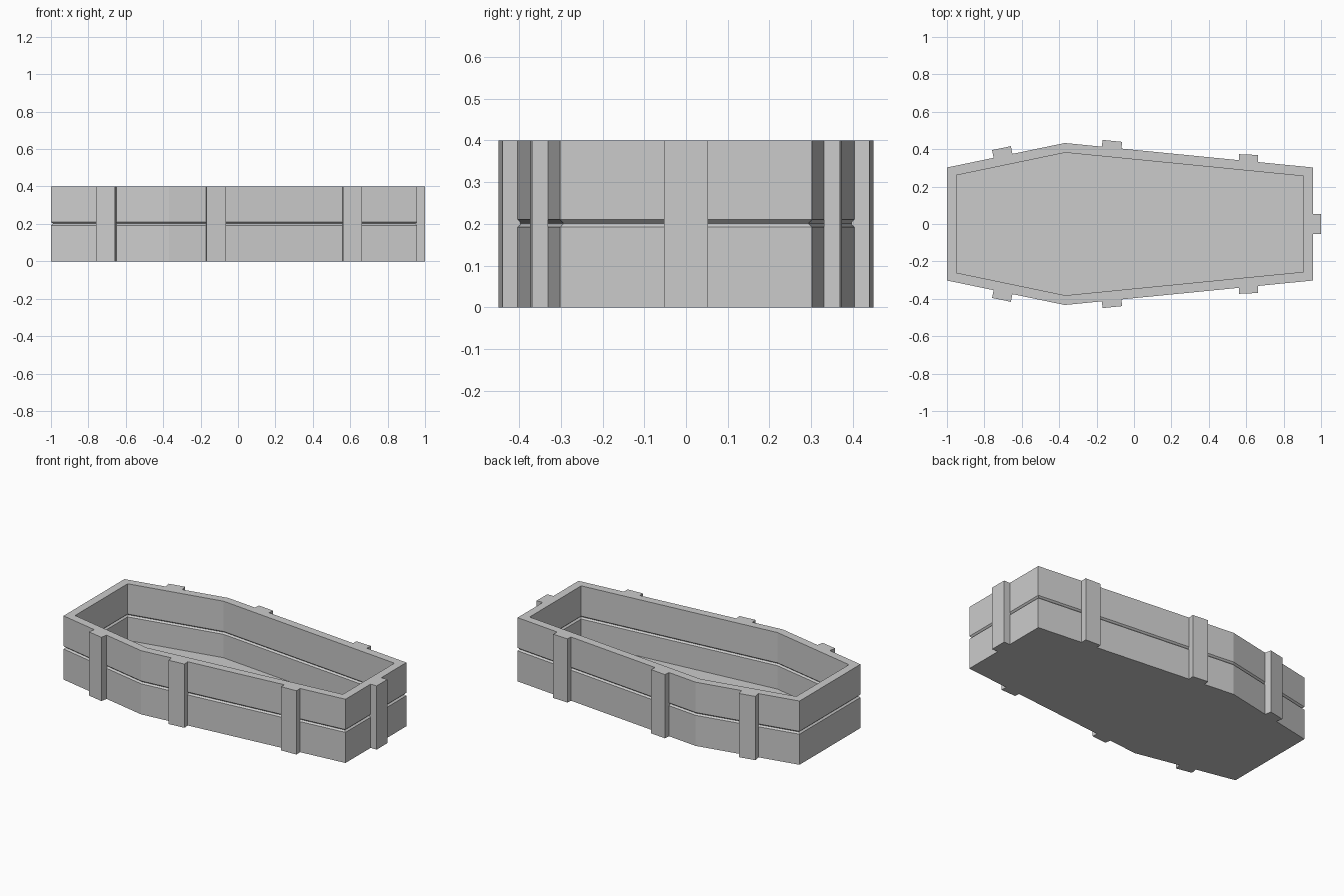
import bpy, bmesh
from math import radians
from mathutils import Vector, Matrix

if "Cube" in bpy.data.objects:
    bpy.data.objects.remove(bpy.data.objects["Cube"])

H = 0.4
OUTLINE = [(-1, -0.302), (-0.37, -0.433), (0.958, -0.302),
           (0.958, 0.302), (-0.37, 0.433), (-1, 0.302)]


def inset(points, d):
    """Offset a counter-clockwise convex outline inward with mitred corners."""
    pts = [Vector(p) for p in points]
    result = []
    for i, p in enumerate(pts):
        a = (p - pts[i - 1]).normalized()
        b = (pts[(i + 1) % len(pts)] - p).normalized()
        na, nb = Vector((-a.y, a.x)), Vector((-b.y, b.x))
        result.append(p + (na + nb) * d / (1 + na.dot(nb)))
    return result


def finish(bm, name):
    bmesh.ops.recalc_face_normals(bm, faces=bm.faces)
    mesh = bpy.data.meshes.new(name)
    bm.to_mesh(mesh)
    bm.free()
    obj = bpy.data.objects.new(name, mesh)
    bpy.context.collection.objects.link(obj)
    return obj


# Open box: outline swept through (inset, height) rings, with plank grooves
T = 0.051
rings = [(0, 0), (0, 0.192), (0.01, 0.201), (0, 0.21), (0, H),
         (T, H), (T, 0.21), (T - 0.01, 0.201), (T, 0.192), (T, 0.045)]
bm = bmesh.new()
loops = [[bm.verts.new((p.x, p.y, z)) for p in inset(OUTLINE, d)] for d, z in rings]
for lo, hi in zip(loops, loops[1:]):
    for i in range(len(lo)):
        j = (i + 1) % len(lo)
        bm.faces.new((lo[i], lo[j], hi[j], hi[i]))
bm.faces.new(loops[0])
bm.faces.new(loops[-1])
finish(bm, "box_body")


# Vertical battens, slightly sunk into the walls
def batten(name, x, y, angle, length, depth):
    bm = bmesh.new()
    bmesh.ops.create_cube(bm, size=1, matrix=Matrix.Translation((x, y, H / 2))
                          @ Matrix.Rotation(radians(angle), 4, 'Z')
                          @ Matrix.Diagonal((length, depth, H, 1)))
    finish(bm, name)


for side, s in (("back", 1), ("front", -1)):
    batten(f"{side}_head_batten", -0.704, s * 0.383, s * 11.7, 0.103, 0.046)
    batten(f"{side}_middle_batten", -0.118, s * 0.423, s * -5.6, 0.105, 0.043)
    batten(f"{side}_foot_batten", 0.612, s * 0.352, s * -2.5, 0.103, 0.038)
batten("foot_end_batten", 0.976, 0, 90, 0.106, 0.048)
